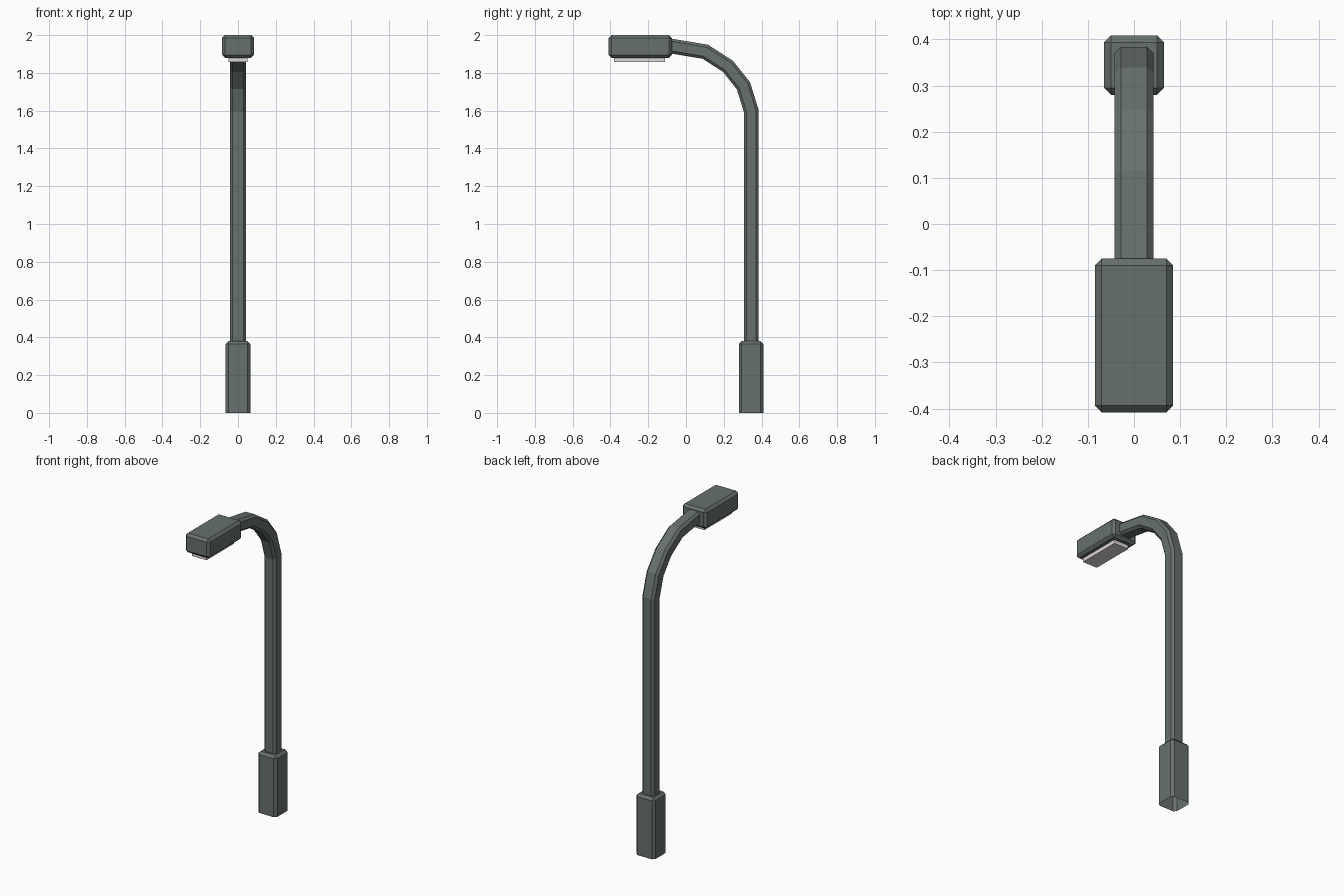
import bpy, bmesh
from mathutils import Vector

if "Cube" in bpy.data.objects:
    bpy.data.objects.remove(bpy.data.objects["Cube"])


def material(name, rgb):
    m = bpy.data.materials.new(name)
    m.diffuse_color = (*rgb, 1)
    m.use_nodes = True
    m.node_tree.nodes["Principled BSDF"].inputs["Base Color"].default_value = m.diffuse_color
    return m


METAL = material("grey_green_metal", (0.135, 0.165, 0.155))
GLASS = material("pale_lens", (0.74, 0.69, 0.72))


def finish(bm, name, mat):
    bmesh.ops.recalc_face_normals(bm, faces=bm.faces)
    me = bpy.data.meshes.new(name)
    bm.to_mesh(me)
    bm.free()
    me.materials.append(mat)
    ob = bpy.data.objects.new(name, me)
    bpy.context.collection.objects.link(ob)
    return ob


def box(name, mat, lo, hi, bevel=0.0, open_bottom=False):
    bm = bmesh.new()
    lo, hi = Vector(lo), Vector(hi)
    bmesh.ops.create_cube(bm, size=1)
    for v in bm.verts:
        v.co = (lo + hi) / 2 + v.co * (hi - lo)
    if bevel:
        edges = [e for e in bm.edges
                 if not (open_bottom and all(v.co.z < lo.z + 1e-4 for v in e.verts))]
        bmesh.ops.bevel(bm, geom=edges, offset=bevel, segments=1, affect='EDGES')
    bmesh.ops.recalc_face_normals(bm, faces=bm.faces)
    if open_bottom:
        under = [f for f in bm.faces if all(v.co.z < lo.z + 1e-4 for v in f.verts)]
        bmesh.ops.delete(bm, geom=under, context='FACES')
    return finish(bm, name, mat)


# Base sleeve (hollow underneath), lamp head and lens plate
box("base", METAL, (-0.065, 0.28, 0), (0.065, 0.409, 0.38), 0.015, True)
box("lamp_head", METAL, (-0.085, -0.409, 1.88), (0.085, -0.075, 2.0), 0.015)
box("lens", GLASS, (-0.05, -0.382, 1.857), (0.05, -0.11, 1.885))

# Pole and curved arm: chamfered square swept along a path in the y-z plane
path = [Vector(p) for p in ((0.345, 0.36), (0.345, 1.6), (0.304, 1.732),
                            (0.222, 1.835), (0.102, 1.912), (-0.085, 1.943))]
W, T, C = 0.042, 0.039, 0.014
section = [(W, T - C), (W - C, T), (C - W, T), (-W, T - C),
           (-W, C - T), (C - W, -T), (W - C, -T), (W, C - T)]
bm = bmesh.new()
rings = []
for i, p in enumerate(path):
    a = (p - path[i - 1]).normalized() if i else None
    b = (path[i + 1] - p).normalized() if i < len(path) - 1 else None
    a, b = a or b, b or a
    t = (a + b).normalized()
    normal = Vector((t.y, -t.x)) / t.dot(a)  # mitred outward direction
    rings.append([bm.verts.new((x, p.x + normal.x * n, p.y + normal.y * n))
                  for x, n in section])
for r, s in zip(rings, rings[1:]):
    for k in range(8):
        bm.faces.new((r[k], r[(k + 1) % 8], s[(k + 1) % 8], s[k]))
bm.faces.new(rings[0])
bm.faces.new(rings[-1])
finish(bm, "pole_and_arm", METAL)
